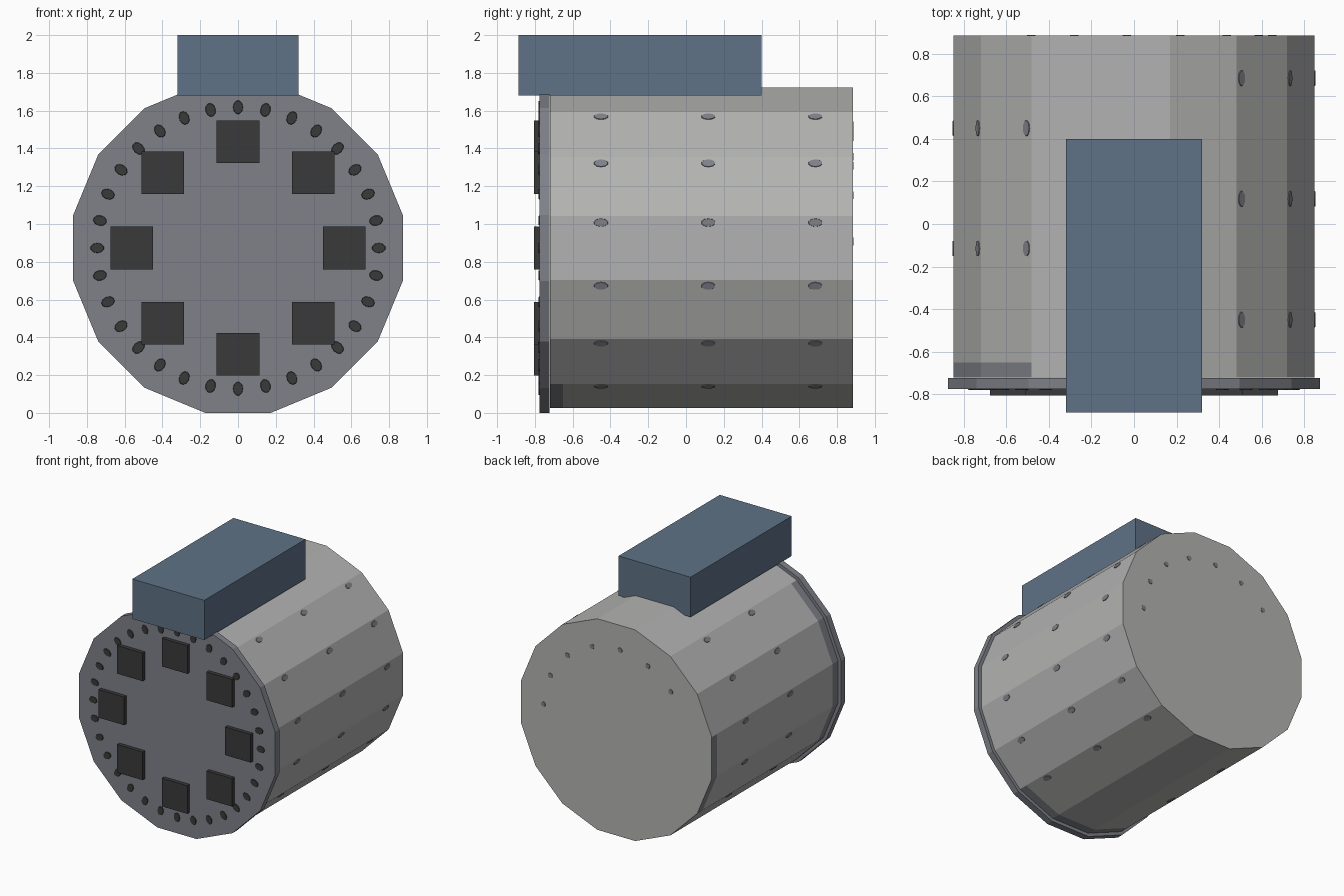
import bpy, bmesh
from math import sin, cos, tan, pi, radians
from mathutils import Vector, Matrix

if "Cube" in bpy.data.objects:
    bpy.data.objects.remove(bpy.data.objects["Cube"])

CZ = 0.873          # height of the drum axis
SIDES = 16
STEP = 2 * pi / SIDES


def material(name, r, g, b):
    m = bpy.data.materials.new(name)
    m.use_nodes = True
    m.diffuse_color = (r, g, b, 1)
    shader = m.node_tree.nodes["Principled BSDF"]
    shader.inputs["Base Color"].default_value = (r, g, b, 1)
    shader.inputs["Roughness"].default_value = 0.8
    return m


LIGHT = material("light grey", 0.45, 0.45, 0.445)
STEEL = material("steel grey", 0.215, 0.222, 0.25)
DARK = material("charcoal", 0.042, 0.042, 0.042)
BLUE = material("slate blue", 0.115, 0.168, 0.24)


def finish(bm, name, *mats):
    bmesh.ops.recalc_face_normals(bm, faces=bm.faces[:])
    mesh = bpy.data.meshes.new(name)
    bm.to_mesh(mesh)
    bm.free()
    for m in mats:
        mesh.materials.append(m)
    ob = bpy.data.objects.new(name, mesh)
    bpy.context.collection.objects.link(ob)
    return ob


def drum(radius, ys):
    """Closed sixteen-sided prism along y with a ring at each y."""
    bm = bmesh.new()
    rings = [[bm.verts.new((radius * cos((i + 0.5) * STEP), y,
                            CZ + radius * sin((i + 0.5) * STEP)))
              for i in range(SIDES)] for y in ys]
    for a, b in zip(rings, rings[1:]):
        for i in range(SIDES):
            j = (i + 1) % SIDES
            bm.faces.new((a[i], a[j], b[j], b[i]))
    bm.faces.new(rings[0])
    bm.faces.new(rings[-1])
    return bm


def box(name, center, size, mat):
    bm = bmesh.new()
    bmesh.ops.create_cube(bm, size=1, matrix=Matrix.LocRotScale(Vector(center), None, Vector(size)))
    return finish(bm, name, mat)


def stud(bm, center, normal, long_axis, half_long, half_short):
    """Thin oval rivet head lying on a surface."""
    n, u = Vector(normal), Vector(long_axis)
    v = n.cross(u)
    frame = Matrix((u, v, n)).transposed().to_4x4()
    mat = Matrix.Translation(center) @ frame @ Matrix.Diagonal((half_long, half_short, 1, 1))
    bmesh.ops.create_cone(bm, cap_ends=True, segments=10, radius1=1, radius2=0.9,
                          depth=0.008, matrix=mat)


# Drum body, with darker end bands on part of its rim
bm = drum(0.865, (-0.72, -0.65, 0.815, 0.885))
bm.faces.ensure_lookup_table()
for f in bm.faces:
    c = f.calc_center_median()
    front_band = c.y < -0.66 and len(f.verts) == 4 and (c.x < -0.5 or c.z < 0.12)
    back_band = c.y > 0.82 and len(f.verts) == 4 and c.x < -0.7 and c.z < 1.0
    f.material_index = 1 if front_band or back_band else 0
finish(bm, "drum_body", LIGHT, STEEL)

# Front plate
finish(drum(0.89, (-0.775, -0.722)), "front_plate", STEEL)

# Square pads around the front plate
for k in range(8):
    a = k * pi / 4
    box(f"square_pad_{k + 1}", (0.5625 * cos(a), -0.785, CZ + 0.5625 * sin(a)),
        (0.226, 0.04, 0.226), DARK)

# Top housing
box("top_housing", (0, -0.243, 1.84), (0.64, 1.285, 0.32), BLUE)

# Rivets around the front plate
bm = bmesh.new()
for k in range(32):
    a = k * pi / 16
    radial = Vector((cos(a), 0, sin(a)))
    center = radial * 0.745 + Vector((0, -0.776, CZ))
    stud(bm, center, (0, -1, 0), radial, 0.038, 0.028)
finish(bm, "front_rivets", DARK)

# Rivets on the drum sides, in rows near the facet edges
bm = bmesh.new()
apothem = 0.865 * cos(STEP / 2)
for side, rows in ((1, (-0.45, 0.118, 0.685)), (-1, (-0.115, 0.45))):
    for k in range(-3, 3):
        a = k * STEP
        normal = Vector((side * cos(a), 0, sin(a)))
        tangent = Vector((-side * sin(a), 0, cos(a)))
        for y in rows:
            center = normal * apothem + tangent * apothem * tan(radians(9))
            stud(bm, center + Vector((0, y, CZ)), normal, (0, 1, 0), 0.04, 0.023)
finish(bm, "side_rivets", STEEL)

# Small rivets on the upper half of the back
bm = bmesh.new()
for k in range(7):
    a = radians(3) + k * STEP
    radial = Vector((cos(a), 0, sin(a)))
    stud(bm, radial * 0.65 + Vector((0, 0.884, CZ)), (0, 1, 0), radial, 0.022, 0.022)
finish(bm, "back_rivets", STEEL)
